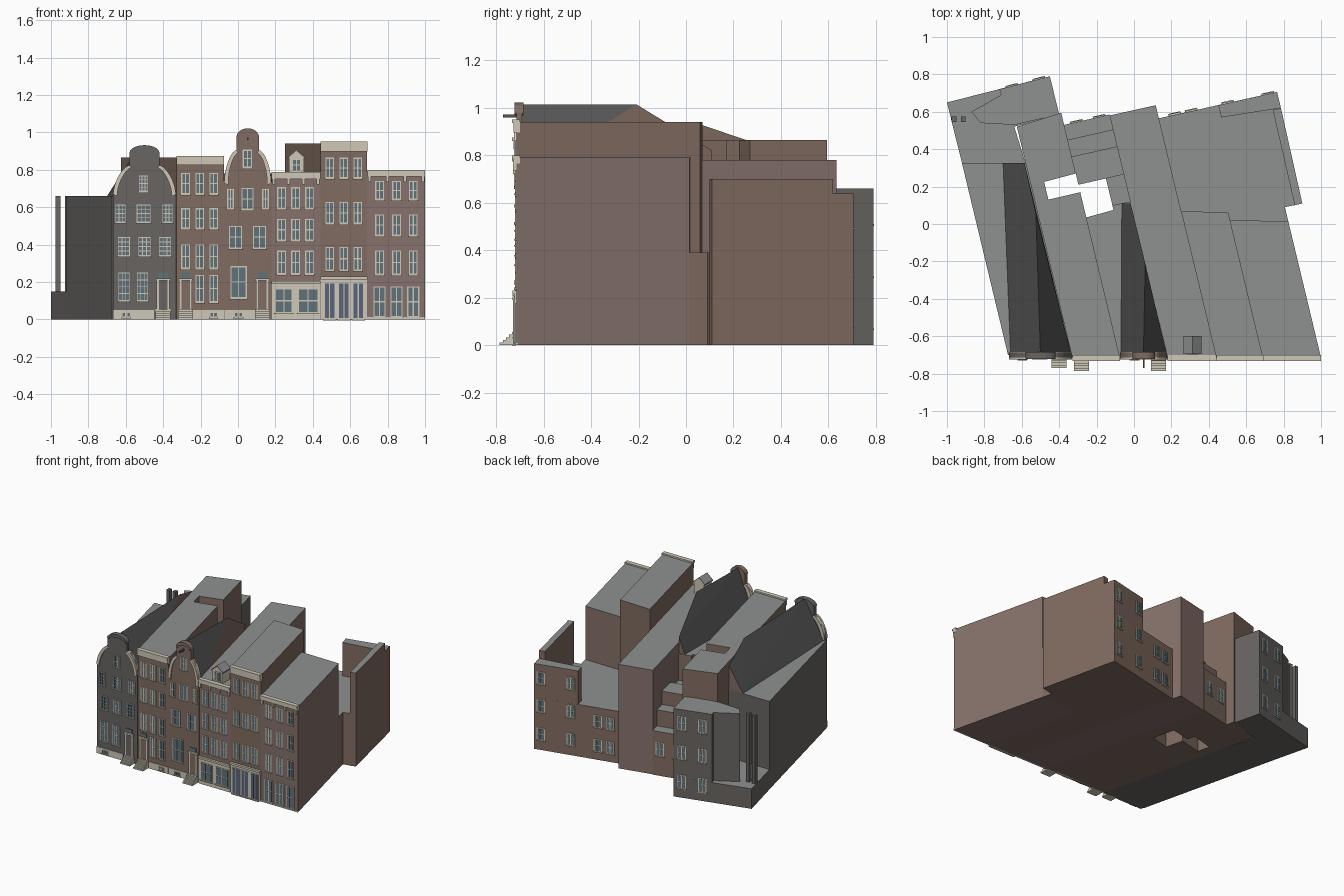
import bpy, bmesh, math
from mathutils import Matrix, Vector

if "Cube" in bpy.data.objects:
    bpy.data.objects.remove(bpy.data.objects["Cube"])

FRONT = -0.715

def mat(name, c):
    m = bpy.data.materials.new(name)
    m.diffuse_color = (*c, 1)
    m.use_nodes = True
    m.node_tree.nodes["Principled BSDF"].inputs["Base Color"].default_value = m.diffuse_color
    return m

GREY = mat("grey_brick", (.14, .13, .122))
BROWN = mat("brown_brick", (.22, .15, .12))
RED = mat("red_brick", (.24, .165, .145))
ROOF = mat("flat_roof", (.27, .285, .28))
DARK = mat("dark_tiles", (.09, .09, .09))
CREAM = mat("cream_stone", (.62, .58, .47))
GLASS = mat("glass", (.115, .17, .195))
BLUE = mat("shop_glass", (.10, .13, .20))

def finish(bm, name, mats, roofed=False):
    bmesh.ops.recalc_face_normals(bm, faces=bm.faces[:])
    if roofed:
        for f in bm.faces:
            f.normal_update()
            f.material_index = 1 if f.normal.z > .1 else 0
    me = bpy.data.meshes.new(name)
    bm.to_mesh(me)
    bm.free()
    for m in mats:
        me.materials.append(m)
    ob = bpy.data.objects.new(name, me)
    bpy.context.collection.objects.link(ob)
    return ob

def P(u, y):
    # plot lines lean to the left towards the back
    return (u - .24 * (y - FRONT), y)

def extrude(name, pts, vec, mats, roofed=False):
    bm = bmesh.new()
    f = bm.faces.new([bm.verts.new(p) for p in pts])
    r = bmesh.ops.extrude_face_region(bm, geom=[f])
    bmesh.ops.translate(bm, vec=vec, verts=[v for v in r["geom"] if isinstance(v, bmesh.types.BMVert)])
    return finish(bm, name, mats, roofed)

def prism(name, pts, z, wall, z0=0, top=ROOF):
    return extrude(name, [(x, y, z0) for x, y in pts], (0, 0, z - z0), [wall, top], True)

def plot(name, uy, z, wall):
    return prism(name, [P(*p) for p in uy], z, wall)

def slab(name, xz, y0, y1, m):
    return extrude(name, [(x, y0, z) for x, z in xz], (0, y1 - y0, 0), [m])

def hull(name, pts, wall):
    bm = bmesh.new()
    for p in pts:
        bm.verts.new(p)
    bmesh.ops.convex_hull(bm, input=bm.verts[:])
    return finish(bm, name, [wall, DARK], True)

def box(bm, x0, x1, y0, y1, z0, z1, M=Matrix(), idx=0):
    S = Matrix.Diagonal((x1 - x0, y1 - y0, z1 - z0, 1))
    T = Matrix.Translation(((x0 + x1) / 2, (y0 + y1) / 2, (z0 + z1) / 2))
    r = bmesh.ops.create_cube(bm, size=1, matrix=M @ T @ S)
    for f in {f for v in r["verts"] for f in v.link_faces}:
        f.material_index = idx

def block(name, x0, x1, y0, y1, z0, z1, m):
    bm = bmesh.new()
    box(bm, x0, x1, y0, y1, z0, z1)
    return finish(bm, name, [m])

def frame(p, q):
    return Matrix.Translation((*p, 0)) @ Matrix.Rotation(math.atan2(q[1] - p[1], q[0] - p[0]), 4, 'Z')

STREET = frame((0, FRONT), (1, FRONT))

def window(bm, cx, cz, w, h, nx=2, nz=2, M=STREET, g=.006, idx=1):
    # cream frame with glass panes set on it
    box(bm, cx - w/2, cx + w/2, -.004, .004, cz - h/2, cz + h/2, M)
    box(bm, cx - w/2 - .004, cx + w/2 + .004, -.009, .004, cz - h/2 - .007, cz - h/2, M)
    pw, ph = (w - g) / nx, (h - g) / nz
    for i in range(nx):
        for j in range(nz):
            x, z = cx - w/2 + g + i * pw, cz - h/2 + g + j * ph
            box(bm, x, x + pw - g, -.006, 0, z, z + ph - g, M, idx)

def windows(name, rows, **kw):
    bm = bmesh.new()
    for xs, z, w, h in rows:
        for x in xs:
            window(bm, x, z, w, h, **kw)
    finish(bm, name, [CREAM, GLASS, BLUE])

# House bodies, left to right
plot("house_1_body", [(-.67, -.70), (-.33, -.70), (-.33, .325), (-.67, .325)], .66, GREY)
prism("house_1_terrace", [P(-.67, .325), P(-.33, .325), (-.64, .52), (-.40, .585), (-.45, .79), (-1, .65)], .15, GREY)
prism("house_1_rear_wing", [(-.45, .79), (-.72, .72), (-.71, .69), (-.87, .60), (-.82, .54), (-.64, .53), (-.40, .585)], .66, GREY)
for i, x in enumerate((-.975, -.925)):
    block(f"house_1_terrace_post_{i}", x, x + .025, .545, .575, .15, .66, GREY)
plot("house_2_body", [(-.33, FRONT), (-.075, FRONT), (-.075, .17), (-.255, .13), (-.255, .225),
                      (-.075, .27), (-.075, .595), (-.33, .52)], .865, BROWN)
plot("house_3_body", [(-.075, -.70), (.18, -.70), (.18, .12), (.08, .10), (.08, .075), (-.075, .035)], .70, BROWN)
plot("house_3_link", [(.08, .10), (.18, .12), (.18, .28), (.08, .25)], .50, BROWN)
for i, (a, b, z) in enumerate([(.21, .36, .55), (.36, .45, .45), (.45, .53, .33)]):
    plot(f"house_3_rear_step_{i}", [(-.075, a), (.18, a + .055), (.18, b + .055), (-.075, b)], z, BROWN)
plot("house_4_body", [(.18, FRONT), (.44, FRONT), (.44, .635), (.18, .58)], .78, RED)
plot("house_5_body", [(.44, FRONT), (.69, FRONT), (.69, .06), (.44, .07)], .94, BROWN)
plot("house_6_body", [(.69, FRONT), (1, FRONT), (1, .015), (.69, .02)], .79, RED)
plot("rear_low_wing", [(.44, .06), (.69, .015), (1, .01), (1, .09), (1.098, .11), (1.106, .706), (.44, .565)], .39, BROWN)
plot("rear_side_wall", [(1.055, .10), (1.098, .11), (1.106, .62), (1.06, .61)], .70, BROWN)
plot("rear_back_wing", [(.775, .57), (1.106, .62), (1.106, .706), (.775, .635)], .64, BROWN)

# Steep roofs clipped by the leaning party walls
hull("house_1_roof", [(-.66, -.70, .66), (-.50, -.70, .93), (-.335, -.70, .66), (-.525, .06, .93),
                      (-.70, .325, .66), (-.585, .325, .84), (-.585, .325, .66)], BROWN)
hull("house_3_roof", [(-.07, -.70, .70), (.05, -.70, 1.015), (.175, -.70, .70), (.06, -.21, 1.015),
                      (-.065, .11, .70), (-.018, .11, .82), (-.018, .11, .70)], BROWN)

# Neck gables with stone scrolls and arched caps
def gable(name, cx, hw, z_sh, nw, z_neck, z_arch, z_top, p, m):
    sweep, arch = [], []
    for i in range(9):
        t = i / 8 * math.pi / 2
        c, s = max(math.cos(t), 0), math.sin(t)
        sweep.append((nw + (hw - nw) * c ** p, z_sh + (z_neck - z_sh) * s ** p))
        arch.append((nw * c, z_arch + (z_top - z_arch) * s))
    half = [(hw, 0)] + sweep + arch
    slab(name + "_front", [(cx + x, z) for x, z in half] + [(cx - x, z) for x, z in half[-2::-1]], FRONT, -.69, m)
    cap_in = [(x * .86, z_arch + (z - z_arch) * .65 - .008) for x, z in arch]
    for s in (-1, 1):
        band = sweep + [(x - .022 * (1 - .4 * i / 8), z - .012) for i, (x, z) in enumerate(sweep)][::-1]
        slab(f"{name}_scroll_{'left' if s < 0 else 'right'}", [(cx + s * x, z) for x, z in band], FRONT - .01, -.685, CREAM)
        slab(f"{name}_cap_{'left' if s < 0 else 'right'}", [(cx + s * x, z) for x, z in arch + cap_in[::-1]],
             FRONT - .008, -.685, m)

gable("house_1_gable", -.50, .168, .67, .08, .825, .89, .932, 1.25, GREY)
gable("house_3_gable", .052, .126, .73, .06, .905, .975, 1.022, 1.15, BROWN)
block("hoist_beam", .047, .057, -.77, -.70, .96, .972, DARK)

# Street windows
windows("house_1_windows", [((-.505,), .727, .05, .085), ((-.628, -.377), .567, .055, .095), ((-.505,), .567, .075, .095),
        ((-.61, -.50, -.39), .39, .065, .10), ((-.61, -.51), .175, .06, .15)], nx=3, nz=4, g=.004)
W, C2, C4, C5, C6 = .047, (-.28, -.205, -.13), (.233, .308, .383), (.49, .565, .64), (.757, .848, .937)
windows("house_2_windows", [(C2, .727, W, .115), (C2, .54, W, .11), (C2, .337, W, .13), (C2[1:], .166, W, .145)])
windows("house_3_windows", [((.05,), .86, .05, .095), ((-.04, .147), .645, .035, .105), ((.05,), .645, .065, .115),
        ((-.013, .115), .44, .07, .12), ((.003,), .20, .088, .17)])
windows("house_4_windows", [(C4, .65, W, .115), (C4, .48, W, .115), (C4, .305, W, .125)])
windows("house_5_windows", [(C5, .81, W, .11), (C5, .57, W, .115), (C5, .325, W, .125)])
windows("house_6_windows", [(C6, .69, W, .10), (C6, .505, W, .115), (C6, .305, W, .13), (C6, .095, .065, .165)])

# Rear windows
back = frame((.765, .706), (.14, .57))
windows("rear_wing_windows", [((.05, .27), z, .06, .09) for z in (.54, .33, .12)]
        + [((.47, .56), z, .06, .09) for z in (.29, .11)], M=back)
windows("house_1_rear_windows", [((.06, .21), z, .06, .10) for z in (.56, .34, .12)], M=frame((-.45, .79), (-.72, .72)))
windows("house_3_rear_windows", [((.055, .18), .2, .06, .10)], M=frame(P(.18, .585), P(-.075, .53)))

# Shop fronts
block("shop_4_surround", .182, .438, -.722, -.71, 0, .20, CREAM)
block("shop_4_ledge", .18, .44, -.732, -.71, .19, .205, CREAM)
SHOP = frame((0, -.722), (1, -.722))
windows("shop_4_windows", [((.245,), .10, .095, .13), ((.375,), .10, .11, .13)], nx=2, nz=2, M=SHOP)
block("shop_5_surround", .442, .69, -.722, -.71, 0, .225, CREAM)
block("shop_5_ledge", .44, .692, -.732, -.71, .215, .23, CREAM)
windows("shop_5_windows", [((.49, .566, .643), .10, .064, .195)], nx=2, nz=1, M=SHOP, idx=2)
block("house_6_plinth", .69, 1, -.72, -.71, 0, .012, CREAM)

# Cornices with brackets
for n, x0, x1, z0, z1 in [(2, -.33, -.075, .825, .872), (4, .18, .44, .752, .785), (5, .44, .692, .897, .948), (6, .692, 1, .765, .797)]:
    bm = bmesh.new()
    box(bm, x0, x1, -.726, -.70, z0, z1)
    box(bm, x0, x1, -.733, -.70, z1 - .012, z1 + .003)
    if n in (4, 6):
        for i in range(4):
            x = x0 + .004 + i * (x1 - x0 - .023) / 3
            box(bm, x, x + .015, -.728, -.71, z0 - .03, z0)
    finish(bm, f"cornice_{n}", [CREAM])

# Plinths with cellar windows
for n, x0, x1, xs in [(1, -.668, -.45, (-.61, -.585)), (2, -.24, -.075, (-.14, -.12)), (3, -.073, .09, (-.01, .015))]:
    block(f"plinth_{n}", x0, x1, -.72, -.70, 0, .05, CREAM)
    windows(f"cellar_windows_{n}", [(xs, .025, .02, .024)], nx=1, nz=1, g=.003, M=SHOP)

# Doors and stoops
for n, x, m in [(1, -.40, GREY), (2, -.28, BROWN), (3, .13, BROWN)]:
    bm = bmesh.new()
    for s in (-1, 1):
        box(bm, x + s * .029 - .006, x + s * .029 + .006, -.724, -.71, .05, .215)
    box(bm, x - .038, x + .038, -.73, -.71, .208, .22)
    box(bm, x - .026, x + .026, -.72, -.71, .05, .208, idx=1)
    box(bm, x - .026, x + .026, -.72, -.71, .222, .25, idx=2)
    finish(bm, f"door_{n}", [CREAM, m, GLASS])
    bm = bmesh.new()
    y = -.77 if n == 1 else -.785
    for i in range(5):
        box(bm, x - .04, x + .04, y + i * .013, -.71, i * .011, (i + 1) * .011)
    finish(bm, f"stoop_{n}", [CREAM])

# Dormer on house 4
slab("dormer_body", [(.272, .78), (.352, .78), (.352, .865), (.312, .90), (.272, .865)], -.69, -.60, CREAM)
windows("dormer_window", [((.312,), .825, .05, .07)], M=frame((0, -.69), (1, -.69)))
for s in (-1, 1):
    slab(f"dormer_roof_{'left' if s < 0 else 'right'}", [(.312, .90), (.312 + s * .048, .858), (.312 + s * .048, .866), (.312, .908)],
         -.696, -.60, ROOF)
